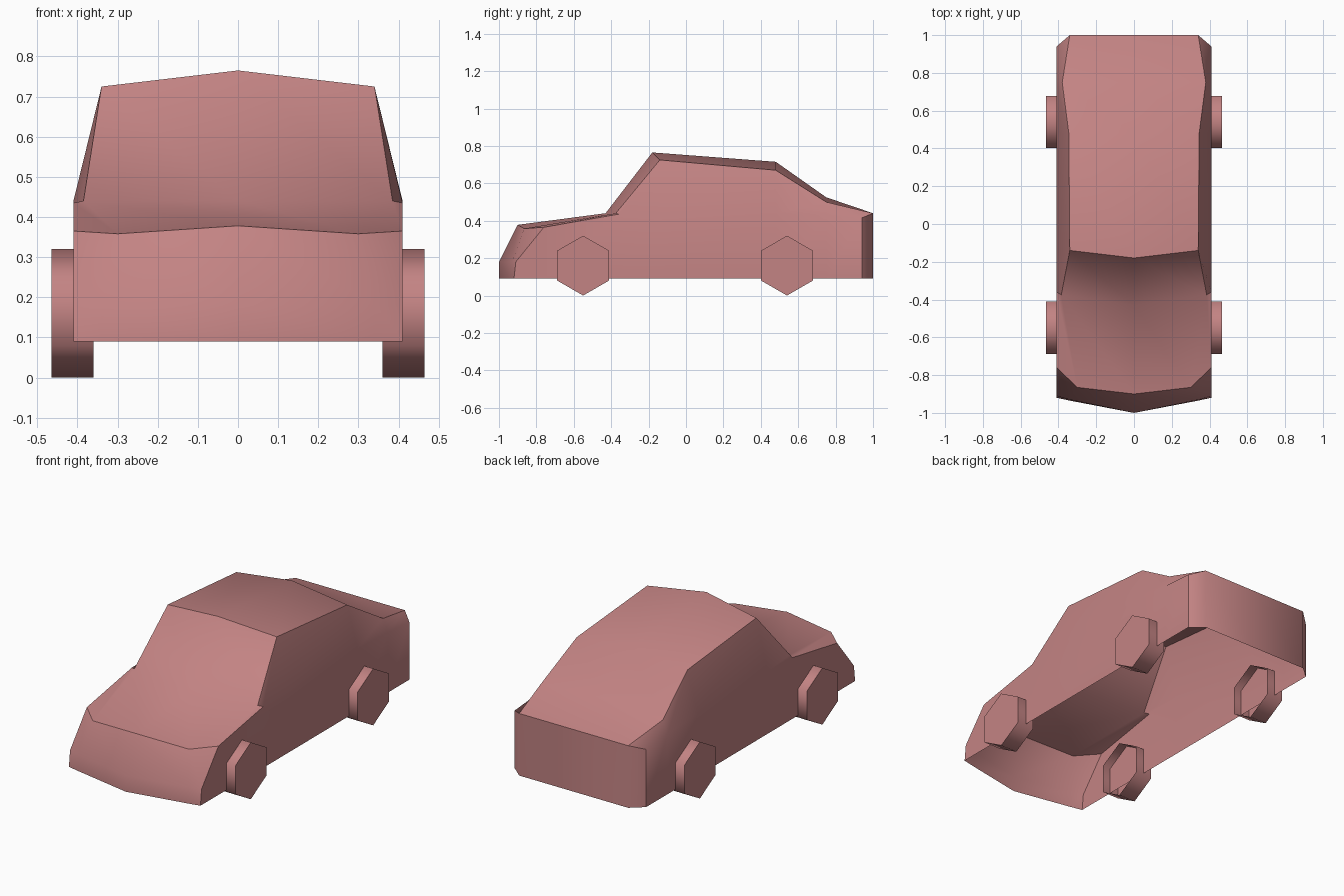
import bpy, bmesh
from math import sin, cos, pi

if "Cube" in bpy.data.objects:
    bpy.data.objects.remove(bpy.data.objects["Cube"])


def make_object(name, bm, mat, angle):
    mesh = bpy.data.meshes.new(name)
    bm.to_mesh(mesh)
    bm.free()
    obj = bpy.data.objects.new(name, mesh)
    bpy.context.collection.objects.link(obj)
    mesh.materials.append(mat)
    bpy.ops.object.select_all(action='DESELECT')
    obj.select_set(True)
    bpy.context.view_layer.objects.active = obj
    bpy.ops.object.shade_smooth_by_angle(angle=angle)
    return obj


paint = bpy.data.materials.new("dusty_red")
paint.diffuse_color = (0.55, 0.23, 0.23, 1)
paint.use_nodes = True
paint.node_tree.nodes["Principled BSDF"].inputs["Base Color"].default_value = paint.diffuse_color

# Car body stations, nose to tail: (centre y,z), shoulder x,y,z, side x,y,z
FLOOR = 0.09
stations = [
    ((-1.00, 0.09), (0.34, -0.935, 0.09), (0.41, -0.92, 0.09)),   # bumper bottom
    ((-1.00, 0.18), (0.34, -0.93, 0.18), (0.41, -0.91, 0.18)),    # bumper top
    ((-0.90, 0.378), (0.30, -0.865, 0.358), (0.41, -0.76, 0.365)),  # bonnet front
    ((-0.43, 0.44), (0.385, -0.375, 0.44), (0.41, -0.36, 0.435)),  # windscreen base
    ((-0.18, 0.765), (0.34, -0.14, 0.725), (0.41, -0.14, 0.44)),  # roof front
    ((0.48, 0.715), (0.345, 0.48, 0.67), (0.41, 0.48, 0.44)),     # roof rear
    ((0.75, 0.525), (0.38, 0.75, 0.50), (0.41, 0.75, 0.43)),      # boot front
    ((1.00, 0.44), (0.34, 1.00, 0.44), (0.41, 0.94, 0.415)),      # boot rear
    ((1.00, 0.09), (0.34, 1.00, 0.09), (0.41, 0.94, 0.09)),       # tail bottom
]

# Body shell, open underneath
bm = bmesh.new()
rows = []
for (cy, cz), shoulder, side in stations:
    half = [(side[0], side[1], FLOOR), side, shoulder]
    pts = half + [(0, cy, cz)] + [(-x, y, z) for x, y, z in reversed(half)]
    rows.append([bm.verts.new(p) for p in pts])
for a, b in zip(rows, rows[1:]):
    for i in range(6):
        bm.faces.new((a[i], a[i + 1], b[i + 1], b[i]))
bmesh.ops.remove_doubles(bm, verts=bm.verts, dist=0.0005)
bmesh.ops.recalc_face_normals(bm, faces=bm.faces)
make_object("car_body", bm, paint, 0.75)


# Six-sided wheels, open on the inner side
def wheel(name, side, y):
    bm = bmesh.new()
    rings = [[bm.verts.new((side * x, y + 0.16 * sin(k * pi / 3), 0.16 + 0.16 * cos(k * pi / 3)))
              for k in range(6)] for x in (0.36, 0.465)]
    inner, outer = rings
    for k in range(6):
        j = (k + 1) % 6
        f = (inner[k], inner[j], outer[j], outer[k])
        bm.faces.new(f if side < 0 else f[::-1])
    bm.faces.new(outer if side < 0 else outer[::-1])
    # Orient the rim and cap outwards
    bmesh.ops.recalc_face_normals(bm, faces=bm.faces)
    make_object(name, bm, paint, 1.1)


for side, label in ((1, "right"), (-1, "left")):
    wheel("front_wheel_" + label, side, -0.55)
    wheel("rear_wheel_" + label, side, 0.54)
